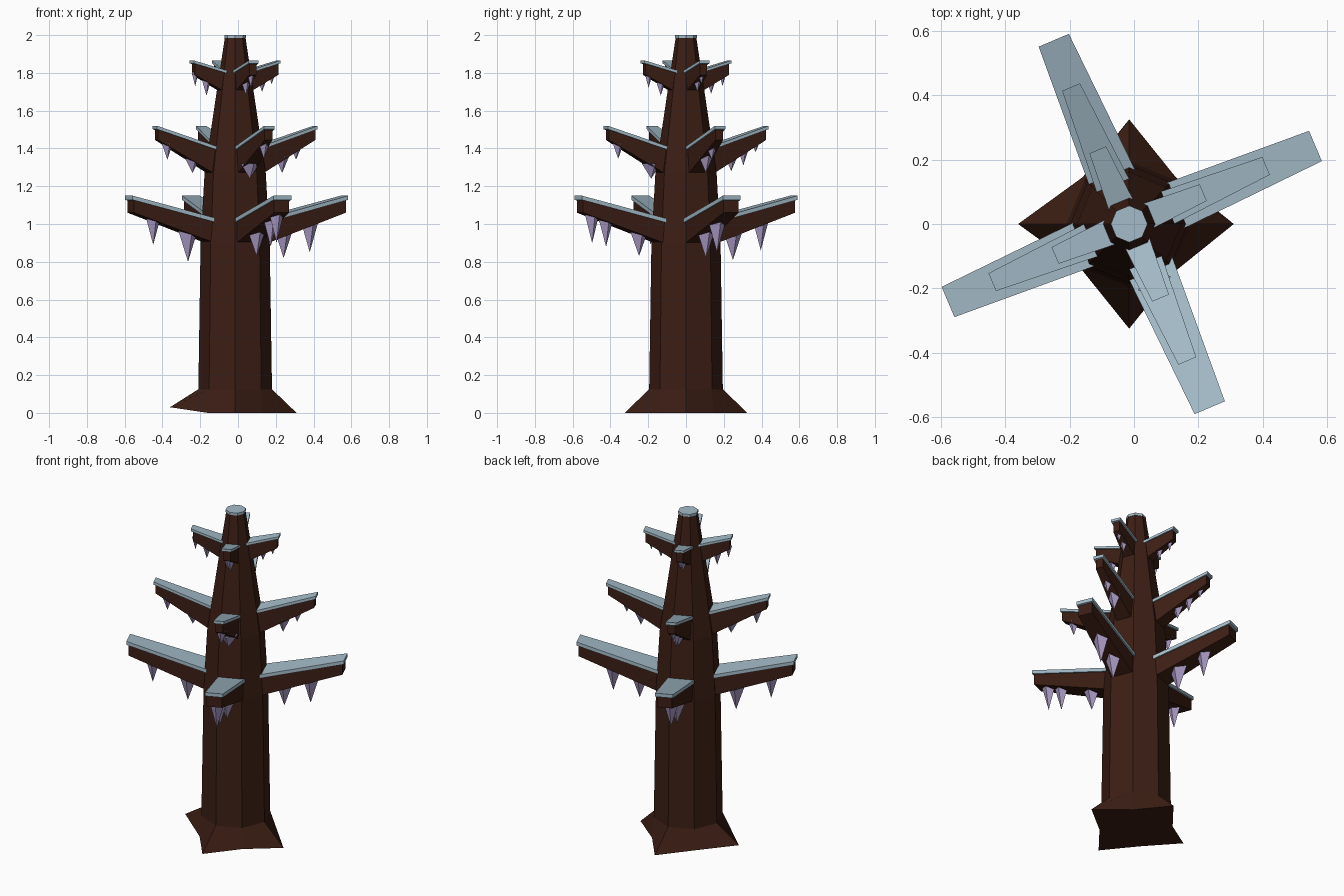
import bpy, bmesh
from math import cos, sin, pi, radians

if "Cube" in bpy.data.objects:
    bpy.data.objects.remove(bpy.data.objects["Cube"])

CX = -0.015


def material(name, rgb):
    m = bpy.data.materials.new(name)
    m.diffuse_color = (*rgb, 1)
    m.use_nodes = True
    m.node_tree.nodes["Principled BSDF"].inputs["Base Color"].default_value = m.diffuse_color
    return m


BARK = material("bark", (0.045, 0.013, 0.007))
SNOW = material("snow", (0.37, 0.50, 0.58))
ICE = material("ice", (0.42, 0.34, 0.58))


def build(name, verts, faces, mat):
    me = bpy.data.meshes.new(name)
    me.from_pydata(verts, [], faces)
    bm = bmesh.new()
    bm.from_mesh(me)
    bmesh.ops.recalc_face_normals(bm, faces=bm.faces)
    bm.to_mesh(me)
    bm.free()
    me.materials.append(mat)
    ob = bpy.data.objects.new(name, me)
    bpy.context.collection.objects.link(ob)
    return ob


def loft(name, rings, mat):
    # Join equal-sized rings of points into a closed solid
    n = len(rings[0])
    verts = [p for r in rings for p in r]
    faces = [tuple(range(n)), tuple(range(len(verts) - n, len(verts)))]
    for k in range(len(rings) - 1):
        for i in range(n):
            j = (i + 1) % n
            faces.append((k*n + i, k*n + j, (k+1)*n + j, (k+1)*n + i))
    return build(name, verts, faces, mat)


def octagon(r, z):
    return [(CX + r*cos(i*pi/4), r*sin(i*pi/4), z) for i in range(8)]


# Trunk with four pointed roots
base = [(CX + r*cos(i*pi/4), r*sin(i*pi/4), 0.03 if i == 4 else 0)
        for i, r in enumerate([0.325, 0.205, 0.325, 0.205, 0.345, 0.205, 0.325, 0.205])]
profile = [(0.195, 0.125), (0.183, 0.9), (0.162, 1.27), (0.098, 1.7), (0.055, 1.985)]
loft("trunk", [base] + [octagon(r, z) for r, z in profile], BARK)
loft("trunk_snow_cap", [octagon(0.057, 1.985), octagon(0.057, 2.0)], SNOW)


def place(a, r, s, z, cx):
    # Radial / sideways coordinates to world
    return (cx + r*cos(a) - s*sin(a), r*sin(a) + s*cos(a), z)


def beam(name, a, cx, ends, mat):
    # Tapered beam: ends are (radius, half width, bottom, top)
    rings = [[place(a, r, s, z, cx) for s, z in ((-w, lo), (w, lo), (w, hi), (-w, hi))]
             for r, w, lo, hi in ends]
    loft(name, rings, mat)


def icicle(name, a, cx, r, z, tip, w):
    rim = [place(a, r + w*cos(i*pi/2), w*sin(i*pi/2), z, cx) for i in range(4)]
    build(name, rim + [place(a, r, 0, tip, cx)],
          [(0, 1, 2, 3)] + [(i, (i+1) % 4, 4) for i in range(4)], ICE)


# Tier: centre x, inner and outer (radius, half width, bottom, snow top), snow depth,
# icicles per direction as (radius, tip height, half width)
tiers = {
    "lower": (-0.007, (0.14, 0.068, 0.895, 1.028), (0.61, 0.043, 1.06, 1.15), 0.022, [
        [(0.42, 0.85, 0.05), (0.27, 0.82, 0.05)],
        [(0.43, 0.86, 0.045), (0.27, 0.81, 0.055)],
        [(0.48, 0.89, 0.042), (0.28, 0.80, 0.055)],
        [(0.54, 0.90, 0.042), (0.46, 0.88, 0.042), (0.27, 0.83, 0.05)]]),
    "middle": (-0.015, (0.11, 0.048, 1.25, 1.405), (0.452, 0.022, 1.445, 1.52), 0.018, [
        [(0.35, 1.34, 0.03), (0.27, 1.27, 0.042)],
        [(0.40, 1.38, 0.025), (0.33, 1.31, 0.03), (0.26, 1.28, 0.035)],
        [(0.39, 1.34, 0.032), (0.245, 1.27, 0.042)],
        [(0.39, 1.345, 0.032), (0.20, 1.24, 0.055)]]),
    "upper": (-0.015, (0.055, 0.034, 1.69, 1.81), (0.24, 0.02, 1.79, 1.866), 0.015, [
        [(0.21, 1.74, 0.02), (0.155, 1.70, 0.025)],
        [(0.21, 1.73, 0.02), (0.145, 1.69, 0.025)],
        [(0.23, 1.73, 0.02), (0.165, 1.68, 0.028)],
        [(0.215, 1.72, 0.022), (0.145, 1.68, 0.028)]]),
}

for tier, (cx, inner, outer, depth, ice) in tiers.items():
    for k in range(4):
        a = radians(23 + 90*k)
        tag = f"{tier}_{k + 1}"
        # Branch, then its overhanging snow layer
        beam(f"branch_{tag}", a, cx,
             [(r, w, lo, hi - depth) for r, w, lo, hi in (inner, outer)], BARK)
        beam(f"branch_snow_{tag}", a, cx,
             [(r + d, w + 0.008, hi - depth, hi)
              for (r, w, lo, hi), d in ((inner, 0), (outer, 0.01))], SNOW)
        # Icicles set a little into the branch underside
        for n, (r, tip, w) in enumerate(ice[k]):
            t = (r - inner[0]) / (outer[0] - inner[0])
            z = inner[2] + t*(outer[2] - inner[2]) + 0.02
            icicle(f"icicle_{tag}_{n + 1}", a, cx, r, z, tip, w)
